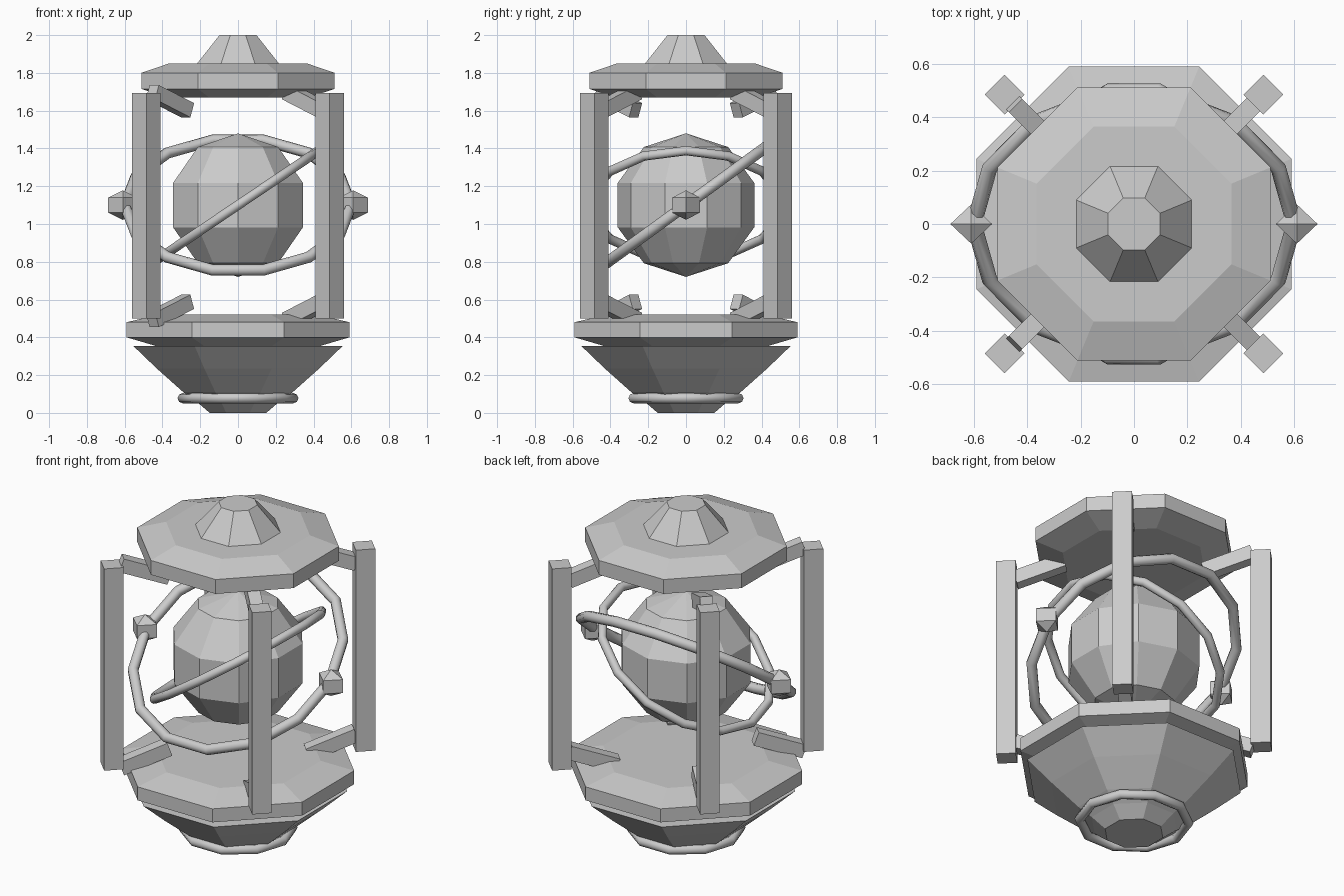
import bpy, math
from mathutils import Matrix

cube = bpy.data.objects.get("Cube")
if cube:
    bpy.data.objects.remove(cube, do_unlink=True)

stone = bpy.data.materials.new("plain_grey")
stone.use_nodes = True
GREY = (0.6, 0.6, 0.6, 1)
stone.diffuse_color = GREY
stone.node_tree.nodes["Principled BSDF"].inputs["Base Color"].default_value = GREY

CORE_Z = 1.1


def finish(obj, name):
    obj.name = name
    obj.data.materials.clear()
    obj.data.materials.append(stone)
    return obj


def octagon_solid(name, profile):
    """Stack octagonal sections given as (distance to flat side, height)."""
    verts, faces = [], []
    for apothem, z in profile:
        r = apothem / math.cos(math.pi / 8)
        for k in range(8):
            a = (k + 0.5) * math.pi / 4
            verts.append((r * math.cos(a), r * math.sin(a), z))
    for i in range(len(profile) - 1):
        for k in range(8):
            n = (k + 1) % 8
            faces.append((i * 8 + k, i * 8 + n, i * 8 + 8 + n, i * 8 + 8 + k))
    faces.append(tuple(reversed(range(8))))
    faces.append(tuple(range(len(verts) - 8, len(verts))))
    mesh = bpy.data.meshes.new(name)
    mesh.from_pydata(verts, [], faces)
    obj = bpy.data.objects.new(name, mesh)
    bpy.context.collection.objects.link(obj)
    return finish(obj, name)


def ring(name, radius, tube, segments, z, rotation=(0, 0, 0)):
    bpy.ops.mesh.primitive_torus_add(major_radius=radius, minor_radius=tube,
                                     major_segments=segments, minor_segments=8,
                                     location=(0, 0, z), rotation=rotation)
    bpy.ops.object.shade_smooth_by_angle(angle=math.radians(50))
    return finish(bpy.context.object, name)


def box(name, size, location, rotation):
    bpy.ops.mesh.primitive_cube_add(size=1, location=location, rotation=rotation)
    obj = bpy.context.object
    obj.data.transform(Matrix.Diagonal((*size, 1)))
    return finish(obj, name)


# Base: tapered bowl, foot ring and bevelled plate
octagon_solid("base_bowl", [(0.15, 0), (0.22, 0.06), (0.29, 0.11),
                            (0.43, 0.235), (0.555, 0.355)])
ring("foot_ring", 0.293, 0.027, 10, 0.078)
octagon_solid("base_plate", [(0.42, 0.35), (0.59, 0.4), (0.59, 0.48), (0.42, 0.52)])

# Roof: bevelled lid with a blunt finial
octagon_solid("roof_lid", [(0.37, 1.67), (0.512, 1.715), (0.512, 1.8), (0.365, 1.85)])
octagon_solid("roof_finial", [(0.22, 1.845), (0.098, 2.0)])

# Floating faceted core
bpy.ops.mesh.primitive_uv_sphere_add(segments=10, ring_count=5, radius=0.38,
                                     location=(0, 0, CORE_Z))
finish(bpy.context.object, "core_sphere")

# Two tilted orbit rings
ring("outer_orbit_ring", 0.6, 0.03, 14, CORE_Z, (math.radians(36), 0, 0))
ring("inner_orbit_ring", 0.515, 0.025, 14, CORE_Z, (0, math.radians(-34), 0))

# Pointed studs on the sides of the outer ring
for side, label in ((1, "left"), (-1, "right")):
    bpy.ops.mesh.primitive_uv_sphere_add(segments=4, ring_count=2, radius=0.085,
                                         location=(side * 0.61, 0, CORE_Z))
    stud = finish(bpy.context.object, label + "_ring_stud")
    stud.scale = (1.06, 1, 0.92)

# Corner posts with tilted brackets at both ends
for sx, xlabel in ((1, "left"), (-1, "right")):
    for sy, ylabel in ((-1, "front"), (1, "back")):
        corner = ylabel + "_" + xlabel
        turn = sx * sy * math.pi / 4
        box(corner + "_post", (0.106, 0.106, 1.195),
            (sx * 0.485, sy * 0.485, 1.097), (0, 0, turn))
        for level, z, tilt in (("upper", 1.65, 20), ("lower", 0.54, -20)):
            box(corner + "_" + level + "_bracket", (0.28, 0.07, 0.08),
                (sx * 0.36, sy * 0.36, z), (0, math.radians(tilt), turn))
